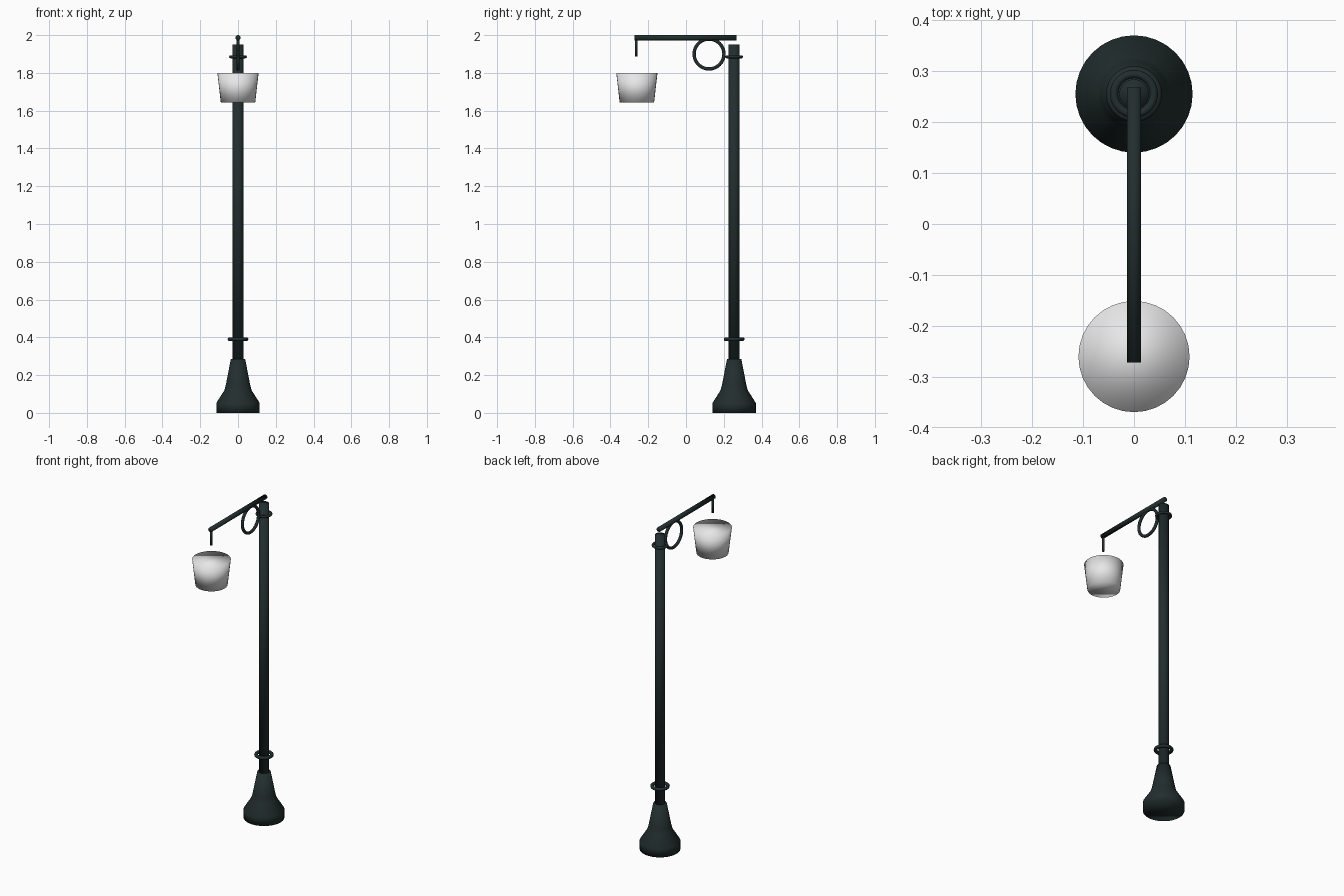
import bpy
import math
from mathutils import Vector

cube = bpy.data.objects.get("Cube")
if cube:
    bpy.data.objects.remove(cube, do_unlink=True)

POLE_Y = 0.255
LAMP_Y = -0.26
ARM_Z = 1.986


def material(name, colour, roughness):
    mat = bpy.data.materials.new(name)
    mat.use_nodes = True
    mat.diffuse_color = colour
    bsdf = mat.node_tree.nodes["Principled BSDF"]
    bsdf.inputs["Base Color"].default_value = colour
    bsdf.inputs["Roughness"].default_value = roughness
    return mat


iron = material("dark_green_iron", (0.016, 0.027, 0.027, 1), 0.6)
glass = material("white_glass", (0.8, 0.8, 0.8, 1), 0.5)


def finish(name, mat):
    obj = bpy.context.object
    obj.name = obj.data.name = name
    obj.data.materials.clear()
    obj.data.materials.append(mat)
    bpy.ops.object.shade_smooth()
    return obj


def rod(name, start, end, radius, sides=32, mat=iron, end_radius=None):
    """Straight or tapered round bar between two points."""
    start, end = Vector(start), Vector(end)
    axis = end - start
    bpy.ops.mesh.primitive_cone_add(
        vertices=sides, radius1=radius, radius2=end_radius or radius,
        depth=axis.length, location=(start + end) / 2,
        rotation=axis.to_track_quat('Z', 'Y').to_euler())
    return finish(name, mat)


def ring(name, location, major, minor, rotation=(0, 0, 0)):
    bpy.ops.mesh.primitive_torus_add(
        major_segments=48, minor_segments=12, major_radius=major,
        minor_radius=minor, location=location, rotation=rotation)
    return finish(name, iron)


def lathe(name, profile, location, sides=32):
    """Closed solid turned around z from (radius, height) pairs."""
    verts, faces = [], []
    for r, z in profile:
        for i in range(sides):
            a = math.tau * i / sides
            verts.append((r * math.cos(a), r * math.sin(a), z))
    for k in range(len(profile) - 1):
        for i in range(sides):
            j = (i + 1) % sides
            a, b = k * sides, (k + 1) * sides
            faces.append((a + i, a + j, b + j, b + i))
    faces.append(tuple(reversed(range(sides))))
    faces.append(tuple(range(len(verts) - sides, len(verts))))
    mesh = bpy.data.meshes.new(name)
    mesh.from_pydata(verts, [], faces)
    obj = bpy.data.objects.new(name, mesh)
    obj.location = location
    bpy.context.collection.objects.link(obj)
    bpy.ops.object.select_all(action='DESELECT')
    obj.select_set(True)
    bpy.context.view_layer.objects.active = obj
    return finish(name, iron)


# Flared foot and post
lathe("base", [(0.115, 0), (0.115, 0.052), (0.072, 0.12), (0.064, 0.15),
               (0.038, 0.285)], (0, POLE_Y, 0))
rod("post", (0, POLE_Y, 0.27), (0, POLE_Y, 1.95), 0.029)

# Collars around the post
ring("lower_collar", (0, POLE_Y, 0.39), 0.045, 0.01)
ring("upper_collar", (0, POLE_Y, 1.885), 0.039, 0.008)

# Arm with its ring brace and hanger
rod("arm", (0, 0.268, ARM_Z), (0, -0.272, ARM_Z), 0.014)
ring("brace_ring", (0, 0.122, 1.90), 0.079, 0.009, (0, math.pi / 2, 0))
rod("hanger", (0, -0.264, 1.888), (0, -0.264, ARM_Z), 0.007, 16)

# Tapered lamp shade
rod("lamp_shade", (0, LAMP_Y, 1.642), (0, LAMP_Y, 1.80), 0.091, 32, glass, 0.109)
